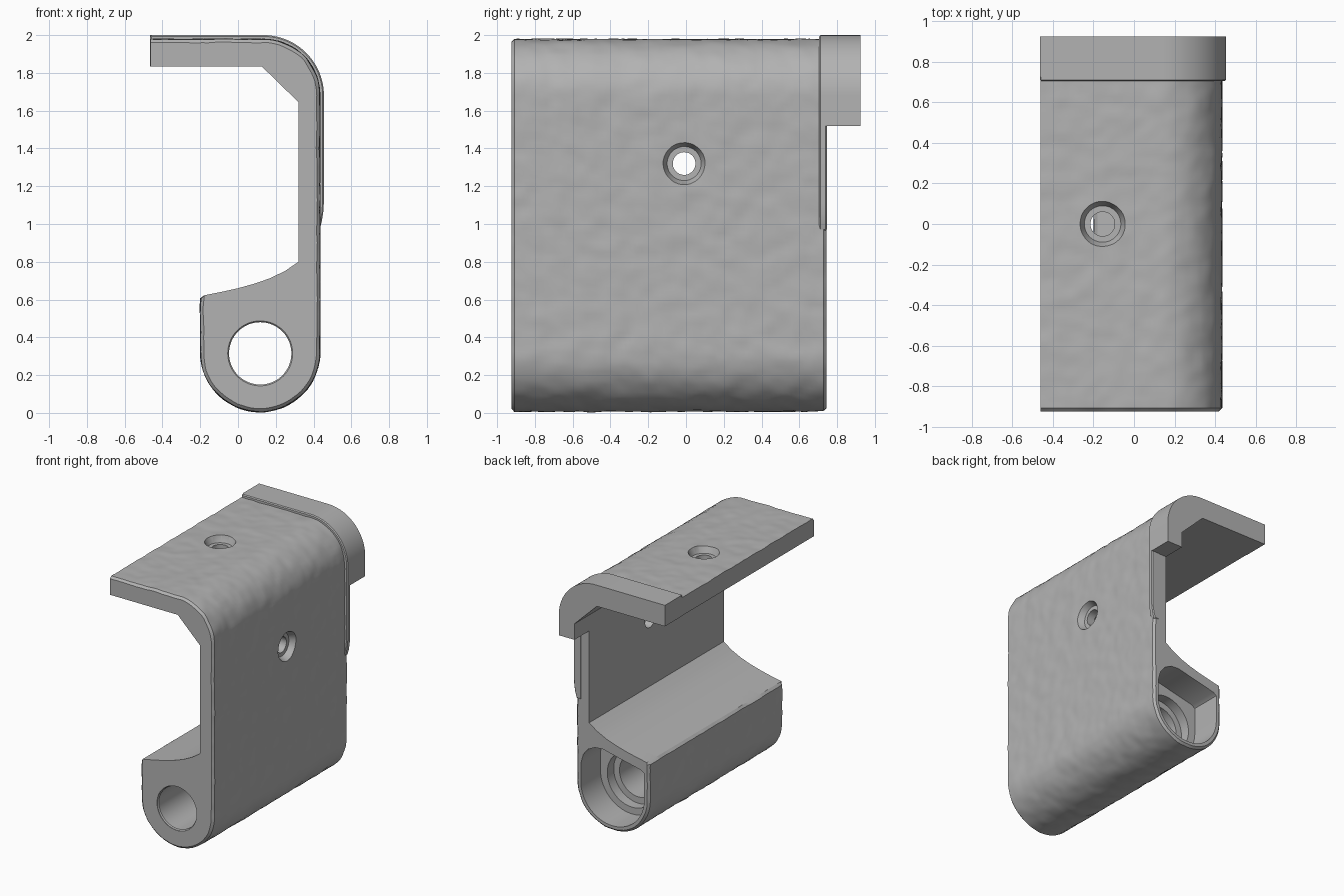
import bpy
import bmesh
from math import sin, cos, pi, radians
from mathutils import Vector, noise

if "Cube" in bpy.data.objects:
    bpy.data.objects.remove(bpy.data.objects["Cube"])

GREY = bpy.data.materials.new("plain grey")
GREY.use_nodes = True
colour = (0.45, 0.45, 0.45, 1)
GREY.diffuse_color = colour
GREY.node_tree.nodes["Principled BSDF"].inputs["Base Color"].default_value = colour


def loft(name, rings):
    """Closed solid through a row of rings with equal point counts."""
    bm = bmesh.new()
    rows = [[bm.verts.new(p) for p in ring] for ring in rings]
    n = len(rows[0])
    for a, b in zip(rows, rows[1:]):
        for i in range(n):
            j = (i + 1) % n
            bm.faces.new((a[i], a[j], b[j], b[i]))
    bm.faces.new(rows[0])
    bm.faces.new(rows[-1])
    bmesh.ops.recalc_face_normals(bm, faces=bm.faces)
    mesh = bpy.data.meshes.new(name)
    bm.to_mesh(mesh)
    bm.free()
    obj = bpy.data.objects.new(name, mesh)
    mesh.materials.append(GREY)
    bpy.context.collection.objects.link(obj)
    return obj


def arc(cx, cz, r, start, end, n):
    angles = [radians(start + (end - start) * i / n) for i in range(n + 1)]
    return [(cx + r * cos(a), cz + r * sin(a)) for a in angles]


def line(a, b, n):
    return [(a[0] + (b[0] - a[0]) * i / n, a[1] + (b[1] - a[1]) * i / n)
            for i in range(1, n)]


def prism(name, profile, y0, y1):
    return loft(name, [[(x, y, z) for x, z in profile] for y in (y0, y1)])


def lathe(name, axis, centre, steps):
    """Stepped round cutter along an axis; steps are (position, radius)."""
    rings = []
    for pos, r in steps:
        ring = []
        for i in range(64):
            a = 2 * pi * i / 64
            p = [r * cos(a), r * sin(a)]
            p.insert(axis, pos)
            ring.append(Vector(p) + Vector(centre))
        rings.append(ring)
    return loft(name, rings)


def activate(obj):
    bpy.ops.object.select_all(action='DESELECT')
    obj.select_set(True)
    bpy.context.view_layer.objects.active = obj


def cut(obj, cutter):
    activate(obj)
    mod = obj.modifiers.new("cut", 'BOOLEAN')
    mod.operation = 'DIFFERENCE'
    mod.solver = 'EXACT'
    mod.object = cutter
    bpy.ops.object.modifier_apply(modifier=mod.name)
    bpy.data.objects.remove(cutter)


def finish(obj):
    activate(obj)
    bpy.ops.object.shade_smooth_by_angle(angle=radians(28))


# Profile of the bracket: rough outer skin, then smooth inner side
BX, BZ, BR = 0.1175, 0.322, 0.32          # barrel centre and radius
shoulder = arc(0.137, 1.682, 0.3, 90, 0, 18)
barrel = arc(BX, BZ, BR, 0, -180, 38)
tip = (-0.462, 1.982)
outer = ([tip] + line(tip, shoulder[0], 24) + shoulder
         + line(shoulder[-1], barrel[0], 54) + barrel
         + line(barrel[-1], (BX - BR, 0.605), 11) + [(BX - BR, 0.605)])
ledge = [(-0.18, 0.622), (-0.09, 0.64), (0.0, 0.66), (0.09, 0.685),
         (0.17, 0.713), (0.25, 0.752), (0.32, 0.8)]
throat = [(0.32, 1.645), (0.125, 1.835)]
inner = ledge + throat + [(-0.462, 1.835)]


def skin_normal(i):
    a, b = outer[max(i - 1, 0)], outer[min(i + 1, len(outer) - 1)]
    return Vector((a[1] - b[1], 0, b[0] - a[0])).normalized()


def bracket_ring(y, inset):
    ring = []
    for i, (x, z) in enumerate(outer):
        p = Vector((x, y, z))
        q = Vector((x * 9, y * 9, z * 9))
        bump = noise.noise(q) + 0.6 * noise.noise(q * 2.1)
        depth = inset + 0.004 - 0.005 * bump
        ring.append(p - skin_normal(i) * max(depth, 0))
    return ring + [Vector((x, y, z)) for x, z in inner]


# Bracket body with chamfered ends
FRONT, BACK, EDGE, N = -0.925, 0.743, 0.016, 68
rings = [bracket_ring(FRONT, EDGE)]
for k in range(N + 1):
    rings.append(bracket_ring(FRONT + EDGE + (BACK - FRONT - 2 * EDGE) * k / N, 0))
rings.append(bracket_ring(BACK, EDGE))
body = loft("bracket_body", rings)

# Barrel bore, with a wider seat behind it and a pocket at the back
cut(body, lathe("bore_cutter", 1, (BX, 0, 0.315),
                [(-1, 0.172), (-0.92, 0.172), (-0.912, 0.165), (0.42, 0.165),
                 (0.42, 0.215), (0.56, 0.215)]))
pocket = arc(BX, BZ, 0.275, 0, -180, 32) + [
    (-0.157, 0.53), (-0.13, 0.55), (0.05, 0.59), (0.2, 0.625),
    (0.27, 0.62), (0.33, 0.59), (0.37, 0.54), (0.39, 0.47)]
cut(body, prism("pocket_cutter", pocket, 0.5, 0.9))

# Recessed screw holes in the side and the top
screw = [(0.1, 0.117), (0.0, 0.112), (-0.05, 0.09), (-0.05, 0.06), (-0.25, 0.06)]
cut(body, lathe("side_hole_cutter", 0, (0.435, -0.01, 1.32), screw))
cut(body, lathe("top_hole_cutter", 2, (-0.155, 0, 1.98), screw))
finish(body)

# Raised lip around the back edge, fading out down the side
crown = [(-0.465, 2.0)] + arc(0.135, 1.68, 0.32, 90, 0, 24)
fade = [(0.455, 1.12), (0.451, 1.06), (0.443, 1.01), (0.43, 0.965)]
under = arc(0.135, 1.68, 0.25, 0, 90, 24)
lip_profile = crown + fade + [(0.385, 0.965)] + under + [(-0.465, 1.93)]
lip = prism("back_lip", lip_profile, 0.705, 0.746)
activate(lip)
bevel = lip.modifiers.new("soft edge", 'BEVEL')
bevel.width = 0.007
bevel.limit_method = 'ANGLE'
bpy.ops.object.modifier_apply(modifier=bevel.name)
finish(lip)

# Hood standing out beyond the back edge
hood_profile = crown + [(0.455, 1.52), (0.32, 1.52)] + throat + [(-0.465, 1.835)]
hood = prism("back_hood", hood_profile, 0.725, 0.925)
finish(hood)
